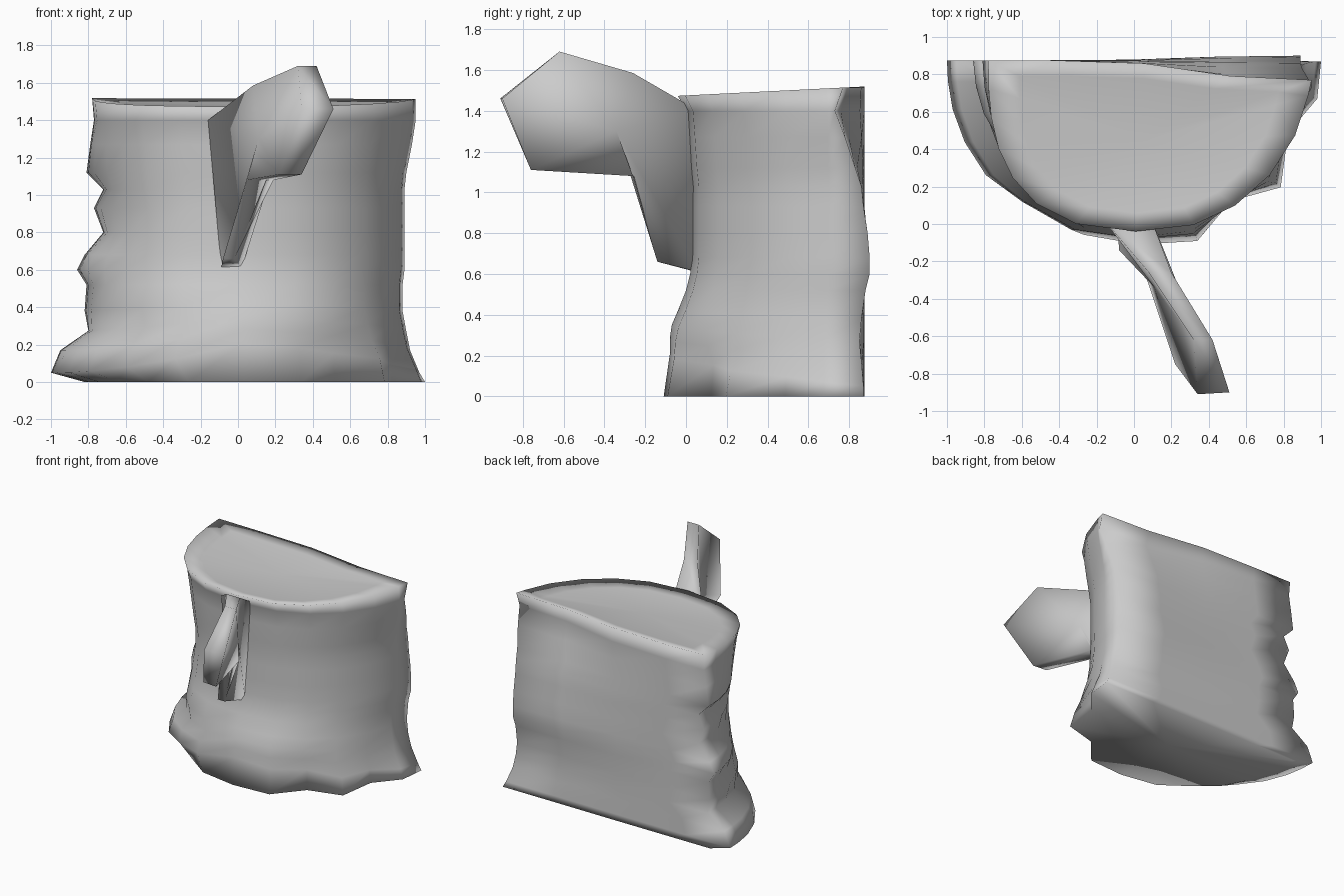
import bpy, bmesh
from math import sin, cos, radians

cube = bpy.data.objects.get("Cube")
if cube:
    bpy.data.objects.remove(cube, do_unlink=True)

clay = bpy.data.materials.new("plain_grey")
clay.use_nodes = True
grey = (0.6, 0.6, 0.6, 1)
clay.diffuse_color = grey
clay.node_tree.nodes["Principled BSDF"].inputs["Base Color"].default_value = grey


def finish(name, bm):
    bmesh.ops.recalc_face_normals(bm, faces=bm.faces)
    mesh = bpy.data.meshes.new(name)
    bm.to_mesh(mesh)
    bm.free()
    mesh.materials.append(clay)
    mesh.shade_smooth()
    obj = bpy.data.objects.new(name, mesh)
    bpy.context.collection.objects.link(obj)
    return obj


def bridge(bm, low, high):
    n = len(low)
    for i in range(n):
        j = (i + 1) % n
        bm.faces.new((low[i], low[j], high[j], high[i]))


def fan(bm, ring, centre):
    c = bm.verts.new(centre)
    for i in range(len(ring)):
        bm.faces.new((ring[i], ring[(i + 1) % len(ring)], c))


# Half head: each row is height, face profile x, cheek x, side y, nape x, nape corner y
ROWS = [
    (0.00, -.82, -.80, -.11, 1.00, .87),
    (0.05, -1.0, -.98, -.08, .97, .87),
    (0.17, -.95, -.93, -.08, .92, .86),
    (0.27, -.80, -.80, -.07, .90, .85),
    (0.38, -.82, -.76, -.04, .88, .86),
    (0.52, -.81, -.74, .00, .88, .88),
    (0.60, -.86, -.73, .02, .89, .90),
    (0.68, -.82, -.72, .03, .89, .90),
    (0.80, -.72, -.70, .03, .89, .89),
    (0.93, -.77, -.70, .03, .89, .87),
    (1.03, -.72, -.72, .03, .89, .86),
    (1.12, -.81, -.73, .02, .90, .83),
    (1.27, -.79, -.75, .01, .93, .78),
    (1.40, -.77, -.77, .00, .95, .73),
    (1.50, -.78, -.78, -.04, .95, .77),
]
ANGLES = (180, 175, 167, 156, 143, 128, 110, 92, 74, 58, 42, 26, 12, 0)
DETAIL = {180: 1, 175: .9, 167: .7, 156: .3}
NECK_FOLDS = {128: -.03, 74: .02, 58: -.10, 42: .03, 26: -.10}
BACK = .875

bm = bmesh.new()
rings = []
for z, face_x, cheek_x, side_y, nape_x, corner_y in ROWS:
    rim = z > 1.45
    ring = []
    for a in ANGLES:
        w = DETAIL.get(a, 0)
        left = face_x * w + cheek_x * (1 - w)
        mid, half = .08, (nape_x - .08 if a < 90 else .08 - left)
        # Squarer cheeks, rounder nape
        power = 1 if a < 90 else (.74 if z > .35 else .87)
        c = abs(cos(radians(a))) ** power * (1 if a < 90 else -1)
        s = abs(sin(radians(a))) ** power if 0 < a < 180 else 0
        fold = 1 + NECK_FOLDS.get(a, 0) * max(0, 1 - z / .35)
        x = mid + half * c * fold
        y = BACK - (BACK - side_y) * s * fold
        if a == 0:
            y = corner_y
        # Jaw line climbs towards the ear, rim slopes towards the side
        h = z
        if 0 < z < .5:
            lift = min(1, max(0, x + .95)) ** 1.6 * min(1, a / 90)
            h += .18 * lift * (1 - z / .5)
        if rim:
            h = 1.475 + .05 * y
        ring.append(bm.verts.new((x, y, h)))
    # Cut side, leaning inwards near the top of the nape
    for t, k in ((.25, .2), (.52, .85), (.8, 1)):
        x = nape_x + (face_x - nape_x) * t
        y = corner_y + (BACK - corner_y) * k
        ring.append(bm.verts.new((x, y, 1.515 if rim else z)))
    if rings:
        bridge(bm, rings[-1], ring)
    rings.append(ring)

# Crown: nearly flat, sinking slightly inside the rim
inner = [bm.verts.new((.06 + (v.co.x - .06) * .8, .45 + (v.co.y - .45) * .8, v.co.z - .02))
         for v in rings[-1]]
bridge(bm, rings[-1], inner)
fan(bm, inner, (.06, .45, 1.47))
fan(bm, rings[0], (.06, .45, 0))
finish("half_head", bm)

# Ear: outline points with near x, far x, near y, far y, z
EAR = [
    (-.16, .08, .02, .06, 1.40),
    (.08, .20, -.26, -.26, 1.585),
    (.32, .42, -.62, -.62, 1.69),
    (.34, .51, -.91, -.90, 1.46),
    (.22, .34, -.75, -.76, 1.11),
    (.05, .19, -.24, -.26, 1.08),
    (-.08, -.02, -.14, -.14, .66),
    (-.09, .02, .05, .06, .61),
]
bm = bmesh.new()
near = [bm.verts.new((p[0], p[2], p[4])) for p in EAR]
far = [bm.verts.new((p[1], p[3], p[4])) for p in EAR]
bridge(bm, near, far)
fan(bm, near, (.11, -.34, 1.30))
fan(bm, far, (.24, -.34, 1.30))
finish("ear", bm)
